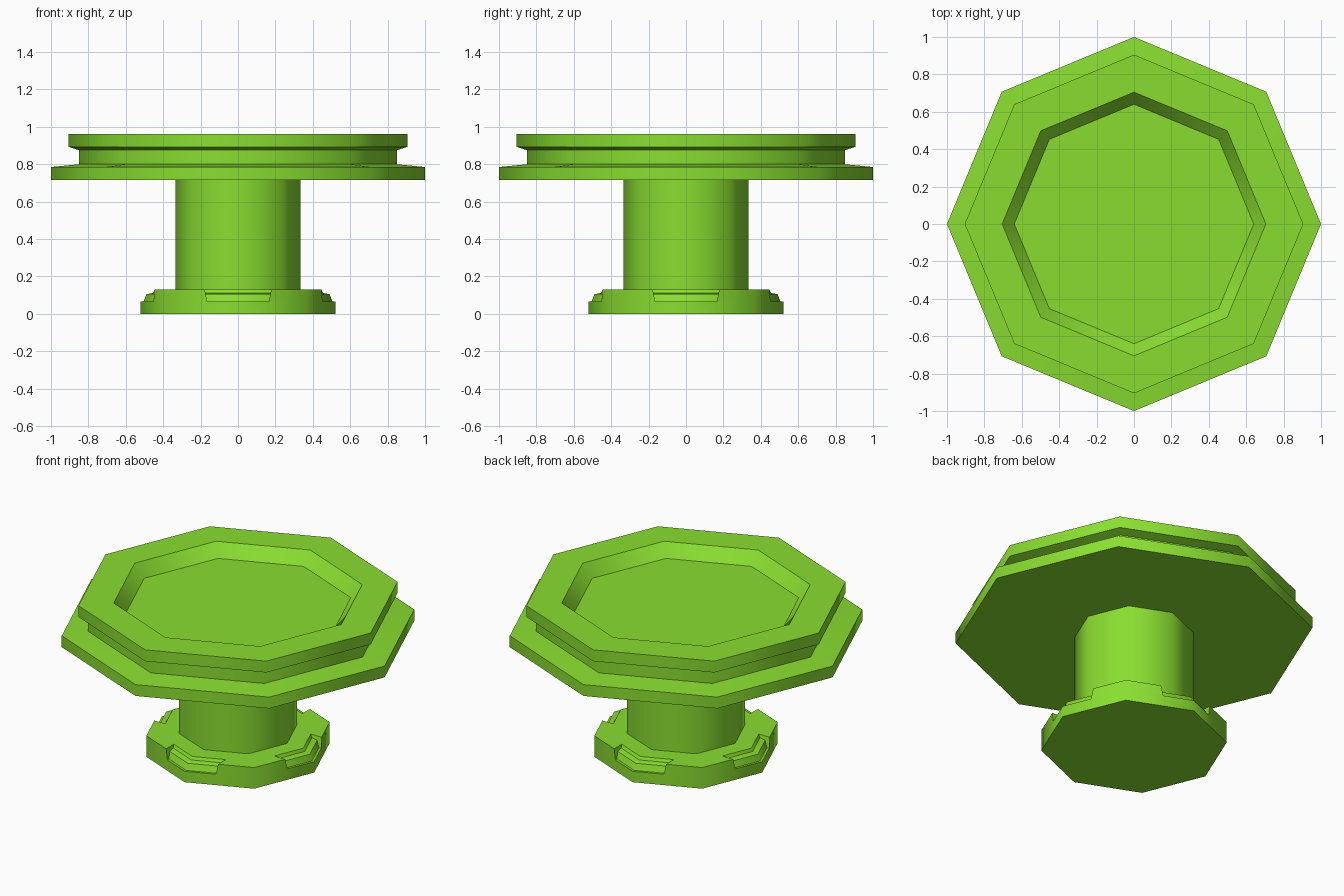
import bpy, bmesh, math

if "Cube" in bpy.data.objects:
    bpy.data.objects.remove(bpy.data.objects["Cube"], do_unlink=True)

SIDES = 8
green = bpy.data.materials.new("lime_green")
green.use_nodes = True
color = (0.25, 0.73, 0.03, 1)
green.diffuse_color = color
green.node_tree.nodes["Principled BSDF"].inputs["Base Color"].default_value = color


def add_object(name, bm):
    bmesh.ops.recalc_face_normals(bm, faces=bm.faces)
    mesh = bpy.data.meshes.new(name)
    bm.to_mesh(mesh)
    bm.free()
    mesh.materials.append(green)
    obj = bpy.data.objects.new(name, mesh)
    bpy.context.collection.objects.link(obj)
    return obj


def loft(bm, rings):
    """Bridge closed rings of points and cap both ends."""
    loops = [[bm.verts.new(p) for p in ring] for ring in rings]
    n = len(loops[0])
    for a, b in zip(loops, loops[1:]):
        for i in range(n):
            j = (i + 1) % n
            bm.faces.new((a[i], a[j], b[j], b[i]))
    bm.faces.new(loops[0])
    bm.faces.new(loops[-1])


def turned(name, profile):
    """Octagonal solid with corners on the axes, from (radius, height) pairs."""
    bm = bmesh.new()
    angles = [math.tau * i / SIDES for i in range(SIDES)]
    loft(bm, [[(r * math.cos(a), r * math.sin(a), z) for a in angles]
              for r, z in profile])
    return add_object(name, bm)


def smooth(obj):
    bpy.ops.object.select_all(action="DESELECT")
    obj.select_set(True)
    bpy.context.view_layer.objects.active = obj
    bpy.ops.object.shade_smooth_by_angle(angle=math.radians(46))


# Foot, column and grooved head with a dished top
foot = turned("foot", [(0.52, 0), (0.52, 0.13)])
column = turned("column", [(0.335, 0.12), (0.335, 0.72)])
head = turned("head", [(1, 0.715), (1, 0.785), (0.85, 0.8), (0.85, 0.875),
                       (0.905, 0.893), (0.905, 0.963), (0.705, 0.963), (0.64, 0.887)])

# Stepped notches wrapped around the four axis corners of the foot
slope = math.tan(math.pi / SIDES)
step = [(0.6, 0.067), (0.505, 0.067), (0.49, 0.105), (0.455, 0.112),
        (0.44, 0.14), (0.6, 0.14)]
bm = bmesh.new()
for k in range(4):
    c, s = math.cos(k * math.pi / 2), math.sin(k * math.pi / 2)
    rings = []
    for side in (-1, 0, 1):
        ring = []
        for r, z in step:
            half = 0.165 + 0.2 * (z - 0.067)
            x, y = r - abs(side) * half * slope, side * half
            ring.append((x * c - y * s, x * s + y * c, z))
        rings.append(ring)
    loft(bm, rings)
cutter = add_object("notch_cutter", bm)
cutter.hide_render = True
cutter.hide_set(True)
cut = foot.modifiers.new("notches", "BOOLEAN")
cut.object = cutter
cut.operation = "DIFFERENCE"
cut.solver = "EXACT"
bpy.context.view_layer.objects.active = foot
bpy.ops.object.modifier_apply(modifier=cut.name)
bpy.data.objects.remove(cutter, do_unlink=True)

for part in (foot, column, head):
    smooth(part)
